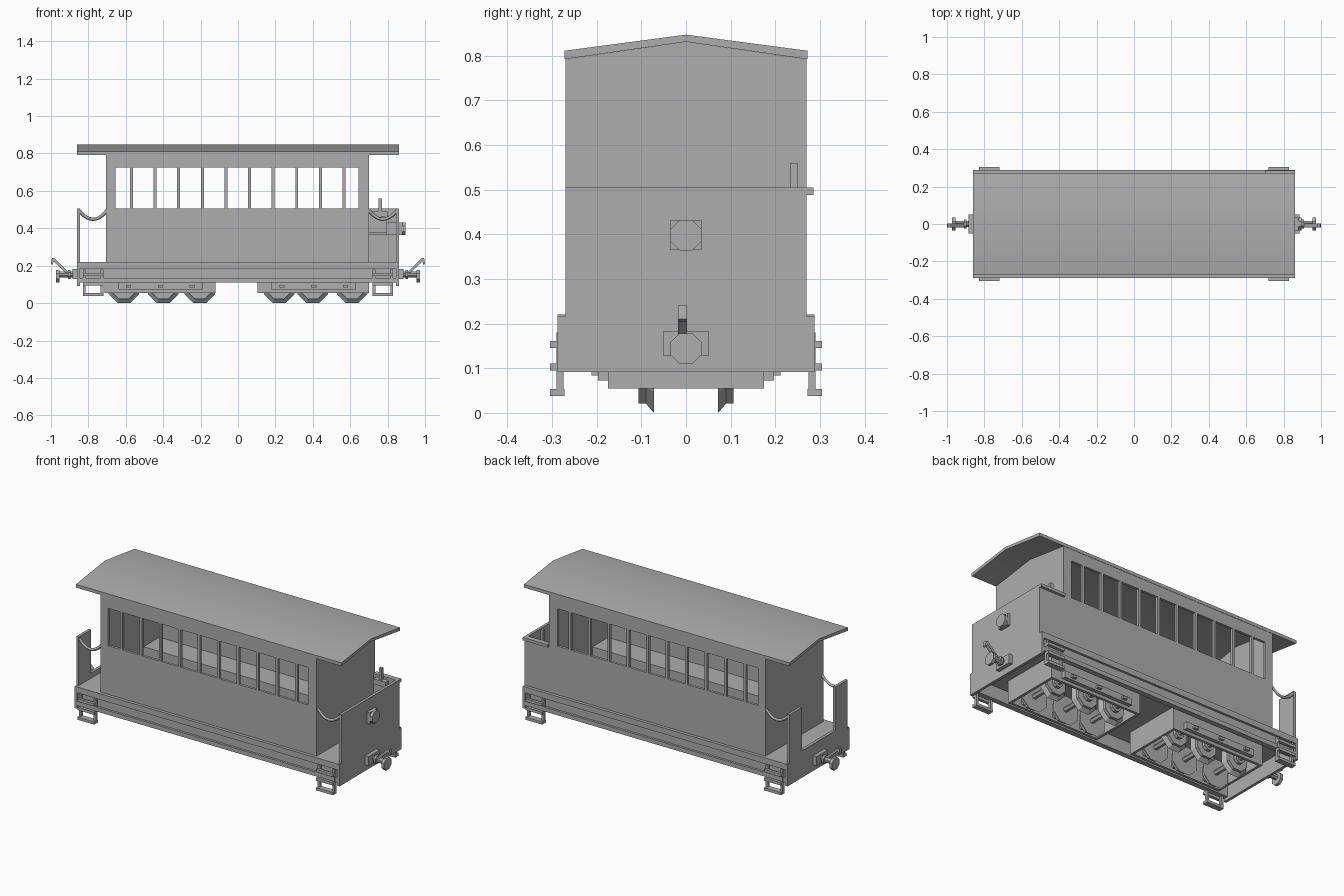
import bpy, bmesh, math
from mathutils import Vector, Matrix

if "Cube" in bpy.data.objects:
    bpy.data.objects.remove(bpy.data.objects["Cube"])

grey = bpy.data.materials.new("plain_grey")
grey.diffuse_color = (0.42, 0.42, 0.42, 1)
grey.use_nodes = True
grey.node_tree.nodes["Principled BSDF"].inputs["Base Color"].default_value = grey.diffuse_color


def finish(name, bm):
    bmesh.ops.recalc_face_normals(bm, faces=bm.faces)
    me = bpy.data.meshes.new(name)
    bm.to_mesh(me)
    bm.free()
    me.materials.append(grey)
    ob = bpy.data.objects.new(name, me)
    bpy.context.collection.objects.link(ob)
    return ob


def boxes(name, items):
    """One object from boxes given as (x0, x1, y0, y1, z0, z1)."""
    bm = bmesh.new()
    for x0, x1, y0, y1, z0, z1 in items:
        m = Matrix.Translation(((x0 + x1) / 2, (y0 + y1) / 2, (z0 + z1) / 2))
        m = m @ Matrix.Diagonal((abs(x1 - x0), abs(y1 - y0), abs(z1 - z0), 1))
        bmesh.ops.create_cube(bm, size=1, matrix=m)
    return finish(name, bm)


def prism(name, pts, axis, a, b):
    """Extrude a 2D outline along x (points are y, z) or y (points are x, z)."""
    bm = bmesh.new()
    put = (lambda p, t: (t, p[0], p[1])) if axis == 'x' else (lambda p, t: (p[0], t, p[1]))
    f = bm.faces.new([bm.verts.new(put(p, a)) for p in pts])
    r = bmesh.ops.extrude_face_region(bm, geom=[f])
    d = Vector(put((0, 0), b - a))
    bmesh.ops.translate(bm, vec=d, verts=[v for v in r['geom'] if isinstance(v, bmesh.types.BMVert)])
    return finish(name, bm)


def add_cone(bm, p, q, r1, r2, sides=8):
    """Frustum from point p (radius r1) to q (radius r2), flat side down."""
    p, q = Vector(p), Vector(q)
    d = q - p
    rot = d.to_track_quat('Z', 'Y').to_matrix().to_4x4()
    m = Matrix.Translation((p + q) / 2) @ rot @ Matrix.Rotation(math.pi / sides, 4, 'Z')
    bmesh.ops.create_cone(bm, cap_ends=True, segments=sides, radius1=r1, radius2=r2,
                          depth=d.length, matrix=m)


# roof: shallow gable slab, smooth over the ridge
roof = prism("roof", [(-.272, .792), (-.272, .811), (0, .847), (.272, .811), (.272, .792), (0, .831)],
             'x', -.862, .862)
bpy.context.view_layer.objects.active = roof
roof.select_set(True)
bpy.ops.object.shade_smooth_by_angle(angle=math.radians(30))
roof.select_set(False)

# cabin side walls with eleven window openings
for s, side in ((-1, "front"), (1, "back")):
    y0, y1 = s * .255, s * .27
    parts = [(-.705, .70, y0, y1, .22, .505), (-.705, .70, y0, y1, .725, .793),
             (-.705, -.655, y0, y1, .505, .725), (.645, .70, y0, y1, .505, .725)]
    for i in range(10):
        x = -.57 + i * .1263
        parts.append((x - .008, x + .008, y0, y1, .505, .725))
    boxes(side + "_wall", parts)
    # long bench inside
    boxes(side + "_bench", [(-.69, .685, s * .11, s * .255, .22, .345)])

# cabin end walls
gable = [(-.27, .22), (.27, .22), (.27, .792), (0, .831), (-.27, .792)]
prism("left_end_wall", gable, 'x', -.705, -.69)
prism("right_end_wall", gable, 'x', .685, .70)

# underframe: floor and channel-shaped side sills
frame = [(-.855, .855, -.288, .288, .185, .22)]
for s in (-1, 1):
    frame += [(-.855, .855, s * .258, s * .275, .11, .185),
              (-.855, .855, s * .258, s * .288, .11, .135)]
boxes("underframe", frame)

# end panels: closed on the right, open gap on the left
boxes("right_end_panel", [(.845, .861, -.288, .288, .092, .217), (.845, .861, -.27, .27, .217, .505)])
boxes("left_end_panel", [(-.861, -.845, -.288, .288, .092, .217), (-.861, -.845, -.27, .27, .217, .25),
                         (-.861, -.845, -.27, -.155, .25, .505), (-.861, -.845, .155, .27, .25, .505)])
boxes("platform_side_panel", [(.70, .845, .255, .27, .22, .505)])
boxes("panel_rail", [(.70, .861, .27, .285, .488, .505)])

# brake lever, control box and lamp on the closed end
boxes("brake_lever", [(.752, .77, .233, .25, .47, .56), (.72, .80, .225, .255, .46, .49)])
boxes("control_box", [(.79, .845, -.035, .035, .365, .43), (.70, .845, .235, .255, .365, .38)])
boxes("lamp", [(.861, .88, -.035, .035, .365, .432)])
bm = bmesh.new()
add_cone(bm, (.88, 0, .398), (.896, 0, .398), .037, .037)
finish("lamp_rim", bm)


# sagging chains across the platform entrances
def chain(name, x0, x1, y):
    cu = bpy.data.curves.new(name, 'CURVE')
    cu.dimensions = '3D'
    cu.bevel_depth = .009
    cu.bevel_resolution = 0
    cu.use_fill_caps = True
    sp = cu.splines.new('POLY')
    sp.points.add(6)
    for i, p in enumerate(sp.points):
        t = i / 6
        p.co = (x0 + (x1 - x0) * t, y, .495 - .19 * t * (1 - t), 1)
    cu.materials.append(grey)
    bpy.context.collection.objects.link(bpy.data.objects.new(name, cu))


chain("left_front_chain", -.85, -.70, -.26)
chain("left_back_chain", -.85, -.70, .26)
chain("right_front_chain", .70, .85, -.26)

# entrance steps at the four corners
for x0, x1, end in ((-.83, -.72, "left"), (.72, .83, "right")):
    for s, side in ((-1, "front"), (1, "back")):
        st = []
        for xa in (x0, x1 - .014):
            st += [(xa, xa + .014, s * .274, s * .29, .04, .18)]
        for z in (.145, .095):
            st += [(x0, x1, s * .288, s * .305, z, z + .016)]
            for xa in (x0, x1 - .014):
                st.append((xa, xa + .014, s * .275, s * .29, z, z + .016))
        st.append((x0, x1, s * .272, s * .305, .038, .054))
        boxes(end + "_" + side + "_step", st)

# two six-wheeled trucks
for cx, end, xs in ((-.415, "left", (-.61, -.40, -.205)), (.405, "right", (.22, .40, .61))):
    a, b = cx - .30, cx + .295
    ring = [(a, a + .015, -.17, .17, .055, .185), (b - .015, b, -.17, .17, .055, .185)]
    for s in (-1, 1):
        ring.append((a, b, s * .16, s * .175, .055, .185))
        ring.append((cx - .225, cx + .225, s * .175, s * .197, .073, .112))
        for dx in (-.17, 0, .17):
            ring.append((cx + dx - .014, cx + dx + .014, s * .197, s * .212, .084, .098))
    boxes(end + "_truck_frame", ring)
    bm = bmesh.new()
    for x in xs:
        add_cone(bm, (x, -.16, .082), (x, .16, .082), .015, .015, 6)
        for s in (-1, 1):
            # tapered flange, then tread and hub
            add_cone(bm, (x, s * .072, .082), (x, s * .09, .082), .0885, .066)
            add_cone(bm, (x, s * .09, .082), (x, s * .106, .082), .066, .066)
            add_cone(bm, (x, s * .106, .082), (x, s * .125, .082), .03, .03)
    finish(end + "_wheels", bm)

# couplers with buffer disc and raised link
for s, end in ((-1, "left"), (1, "right")):
    boxes(end + "_coupler_plate", [(s * .861, s * .884, -.052, .052, .128, .182)])
    bm = bmesh.new()
    add_cone(bm, (s * .88, 0, .153), (s * .955, 0, .153), .016, .016)
    add_cone(bm, (s * .895, 0, .153), (s * .91, 0, .153), .025, .025)
    add_cone(bm, (s * .955, 0, .144), (s * .972, 0, .144), .037, .037)
    finish(end + "_buffer", bm)
    outline = [(.905, .165), (.925, .165), (.985, .222), (.993, .205), (1.0, .21), (.995, .24), (.982, .24)]
    prism(end + "_coupler_link", [(s * x, z) for x, z in outline], 'y', -.018, .002)
